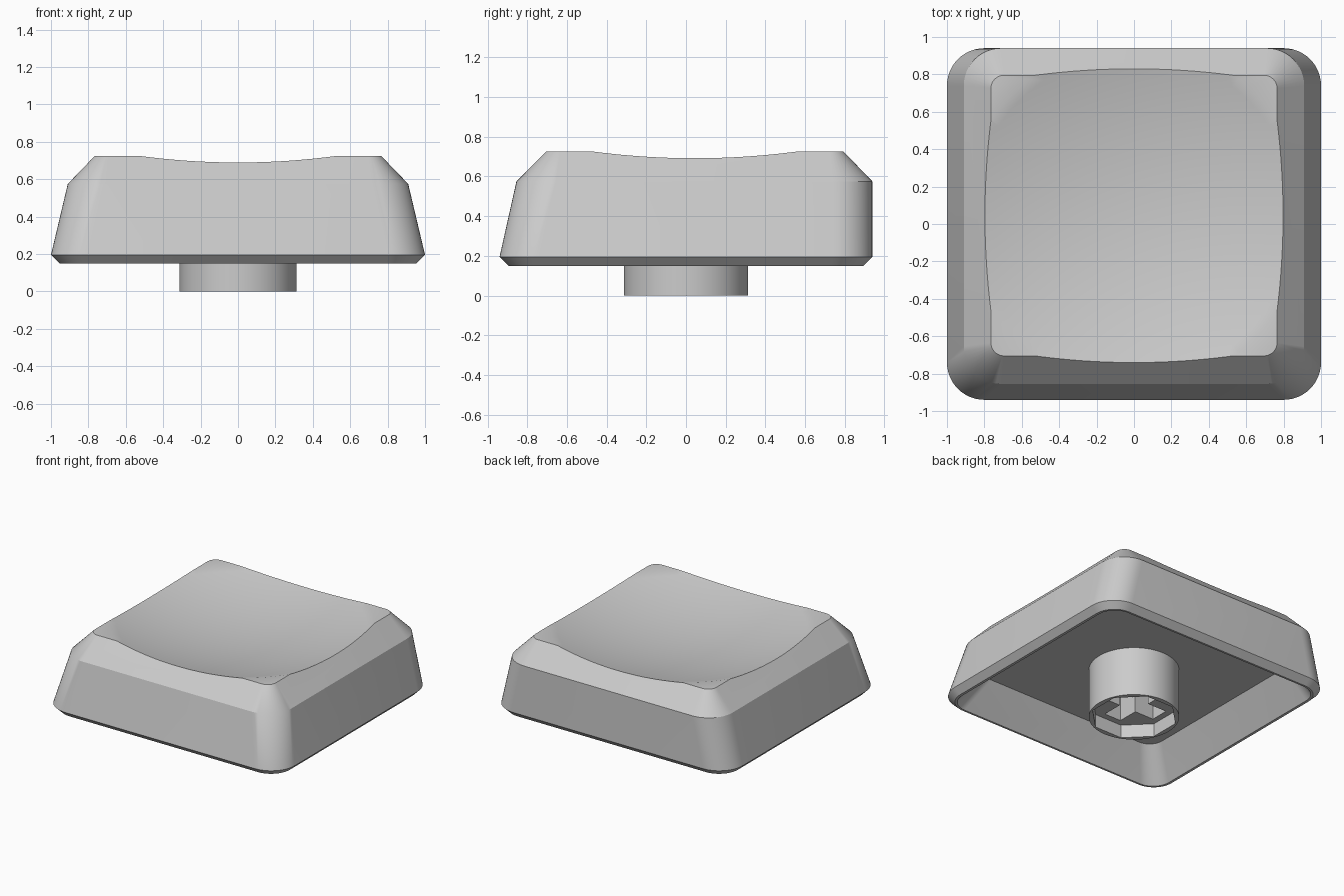
import bpy
import bmesh
from math import cos, sin, pi, radians
from mathutils import Vector

cube = bpy.data.objects.get("Cube")
if cube:
    bpy.data.objects.remove(cube, do_unlink=True)

grey = bpy.data.materials.new("light grey plastic")
grey.use_nodes = True
colour = (0.6, 0.6, 0.6, 1)
grey.diffuse_color = colour
grey.node_tree.nodes["Principled BSDF"].inputs["Base Color"].default_value = colour


def rounded_rect(half_x, front, back, radius, z, steps=12):
    """Ring of points around a rectangle with round corners."""
    points = []
    corners = ((1, back), (-1, back), (-1, front), (1, front))
    for quarter, (side, edge) in enumerate(corners):
        cx = side * (half_x - radius)
        cy = edge - radius if edge == back else edge + radius
        for i in range(steps + 1):
            a = (quarter + i / steps) * pi / 2
            points.append(Vector((cx + radius * cos(a), cy + radius * sin(a), z)))
    return points


def circle(radius, z, sides=64, turn=0.0, cy=0.0):
    angles = [turn + 2 * pi * i / sides for i in range(sides)]
    return [Vector((radius * cos(a), cy + radius * sin(a), z)) for a in angles]


def loft(name, rings):
    """Closed solid skinned through rings of equal point count."""
    bm = bmesh.new()
    loops = [[bm.verts.new(p) for p in ring] for ring in rings]
    for low, high in zip(loops, loops[1:]):
        for i in range(len(low)):
            j = (i + 1) % len(low)
            bm.faces.new((low[i], low[j], high[j], high[i]))
    bm.faces.new(loops[0][::-1])
    bm.faces.new(loops[-1])
    bmesh.ops.recalc_face_normals(bm, faces=bm.faces)
    mesh = bpy.data.meshes.new(name)
    bm.to_mesh(mesh)
    bm.free()
    mesh.materials.append(grey)
    obj = bpy.data.objects.new(name, mesh)
    bpy.context.collection.objects.link(obj)
    return obj


def select_only(obj):
    bpy.ops.object.select_all(action="DESELECT")
    obj.select_set(True)
    bpy.context.view_layer.objects.active = obj


def carve(obj, cutter):
    cutter.hide_render = True
    select_only(obj)
    mod = obj.modifiers.new("carve", "BOOLEAN")
    mod.operation = "DIFFERENCE"
    mod.solver = "EXACT"
    mod.object = cutter
    bpy.ops.object.modifier_apply(modifier=mod.name)
    bpy.data.objects.remove(cutter, do_unlink=True)


def smooth(obj):
    select_only(obj)
    bpy.ops.object.shade_smooth_by_angle(angle=radians(30))


# Hollow shell: inner ceiling, opening, rim, lip, shoulder, top
shell = loft("key_shell", [
    rounded_rect(0.78, -0.74, 0.80, 0.11, 0.375),
    rounded_rect(0.935, -0.88, 0.88, 0.14, 0.15),
    rounded_rect(0.955, -0.895, 0.895, 0.16, 0.15),
    rounded_rect(1.0, -0.94, 0.94, 0.2, 0.195),
    rounded_rect(0.91, -0.855, 0.94, 0.2, 0.575),
    rounded_rect(0.765, -0.705, 0.795, 0.07, 0.725),
])

# Shallow round dish in the top
dish_rings = [circle(r, 0.592 + r * r / 6.35, 96, cy=0.045)
              for r in [0.02 + 1.13 * i / 20 for i in range(21)]]
dish_rings.append(circle(1.15, 1.0, 96, cy=0.045))
carve(shell, loft("dish_cutter", dish_rings))
smooth(shell)

# Stem tube under the ceiling, with an eight-sided recess
stem = loft("stem", [circle(0.313, 0.0), circle(0.313, 0.4)])
recess = [circle(0.3, z, 8, pi / 8) for z in (-0.1, 0.1)]
carve(stem, loft("recess_cutter", recess))

# Cross-shaped socket deeper in the stem
w, reach = 0.07, 0.23
arm = [Vector((reach, -w)), Vector((reach, w)), Vector((w, w))]
plus = []
for quarter in range(4):
    c, s = round(cos(quarter * pi / 2)), round(sin(quarter * pi / 2))
    plus += [(p.x * c - p.y * s, p.x * s + p.y * c) for p in arm]
socket = [[Vector((x, y, z)) for x, y in plus] for z in (-0.1, 0.36)]
carve(stem, loft("socket_cutter", socket))
smooth(stem)
